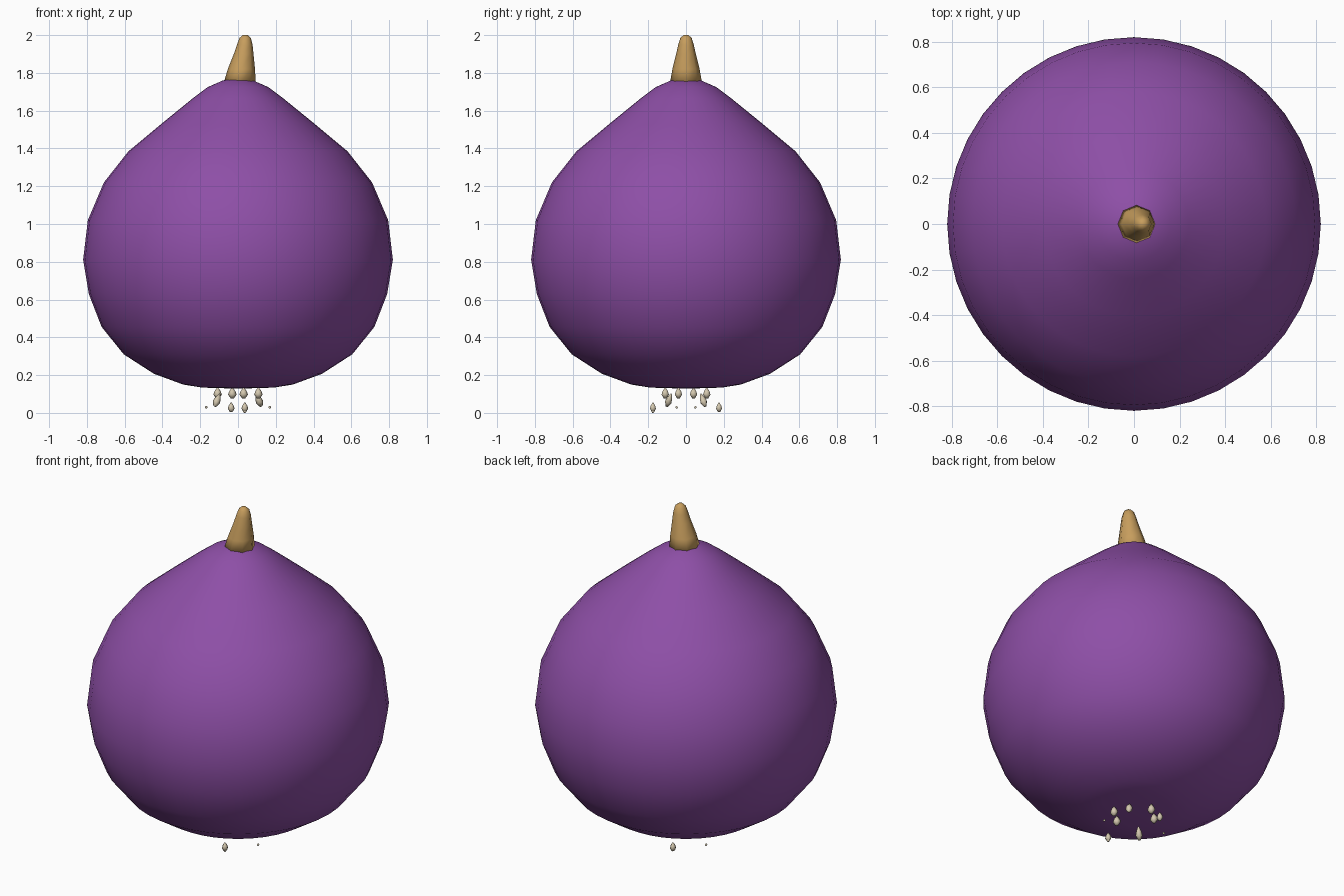
import bpy, bmesh, math
from mathutils import Vector

cube = bpy.data.objects.get("Cube")
if cube:
    bpy.data.objects.remove(cube, do_unlink=True)


def material(name, rgb):
    m = bpy.data.materials.new(name)
    m.use_nodes = True
    m.diffuse_color = (*rgb, 1)
    m.node_tree.nodes["Principled BSDF"].inputs["Base Color"].default_value = (*rgb, 1)
    return m


purple = material("purple skin", (0.27, 0.078, 0.385))
tan = material("tan stem", (0.57, 0.34, 0.11))
cream = material("cream seed", (0.66, 0.58, 0.43))


def loft(name, rings, sides, mat):
    """Rings are (centre, radius); both ends close to a point or a cap."""
    bm = bmesh.new()
    loops = []
    for c, r in rings:
        loops.append([bm.verts.new(Vector(c) + Vector((r * math.cos(a), r * math.sin(a), 0)))
                      for a in (math.tau * i / sides for i in range(sides))])
    for lo, hi in zip(loops, loops[1:]):
        for i in range(sides):
            j = (i + 1) % sides
            bm.faces.new((lo[i], lo[j], hi[j], hi[i]))
    bm.faces.new(loops[0][::-1])
    bm.faces.new(loops[-1])
    mesh = bpy.data.meshes.new(name)
    bm.to_mesh(mesh)
    bm.free()
    ob = bpy.data.objects.new(name, mesh)
    bpy.context.collection.objects.link(ob)
    mesh.materials.append(mat)
    for p in mesh.polygons:
        p.use_smooth = True
    return ob


# Round fruit body with a pointed shoulder: (radius, height)
profile = [(0.06, 0.13), (0.19, 0.134), (0.29, 0.15), (0.445, 0.207), (0.605, 0.31),
           (0.722, 0.455), (0.79, 0.63), (0.82, 0.81), (0.795, 1.02), (0.71, 1.22),
           (0.58, 1.385), (0.4, 1.535), (0.24, 1.665), (0.16, 1.725), (0.08, 1.76), (0.03, 1.77)]
loft("fruit_body", [((0, 0, z), r) for r, z in profile], 40, purple)

# Leaning stem: (x offset, radius, height)
stem = [(0.008, 0.086, 1.74), (0.018, 0.072, 1.82), (0.03, 0.052, 1.9),
        (0.036, 0.041, 1.95), (0.038, 0.03, 1.985), (0.038, 0.013, 2.0)]
loft("stem", [((x, 0, z), r) for x, r, z in stem], 8, tan)


# Small faceted seeds hanging below, in pairs opposite each other
def seed(name, loc, length, width, lean=(0, 0, 1)):
    half = length / 2
    rings = [((0, 0, -half), width * 0.2), ((0, 0, -half * 0.3), width * 0.5),
             ((0, 0, half * 0.3), width * 0.38), ((0, 0, half), width * 0.08)]
    ob = loft(name, rings, 6, cream)
    ob.location = loc
    ob.rotation_mode = 'QUATERNION'
    ob.rotation_quaternion = Vector((0, 0, 1)).rotation_difference(Vector(lean))


seeds = [("inner_seed", (0.108, -0.04, 0.105), 0.055, 0.045, (0, 0, 1)),
         ("near_seed", (0.03, -0.11, 0.105), 0.055, 0.045, (0, 0, 1)),
         ("leaning_seed", (0.11, 0.09, 0.068), 0.075, 0.04, (-0.4, -0.35, 1)),
         ("outer_seed", (0.036, -0.175, 0.03), 0.05, 0.036, (0, 0, 1)),
         ("tiny_seed", (0.168, -0.05, 0.03), 0.014, 0.016, (0, 0, 1))]
for name, (x, y, z), length, width, (lx, ly, lz) in seeds:
    for side, s in (("a", 1), ("b", -1)):
        seed(f"{name}_{side}", (s * x, s * y, z), length, width, (s * lx, s * ly, lz))

# Rest the lowest seeds on the ground with a thin tip
seed("seed_tip", (0.036, -0.175, 0.012), 0.024, 0.02)
